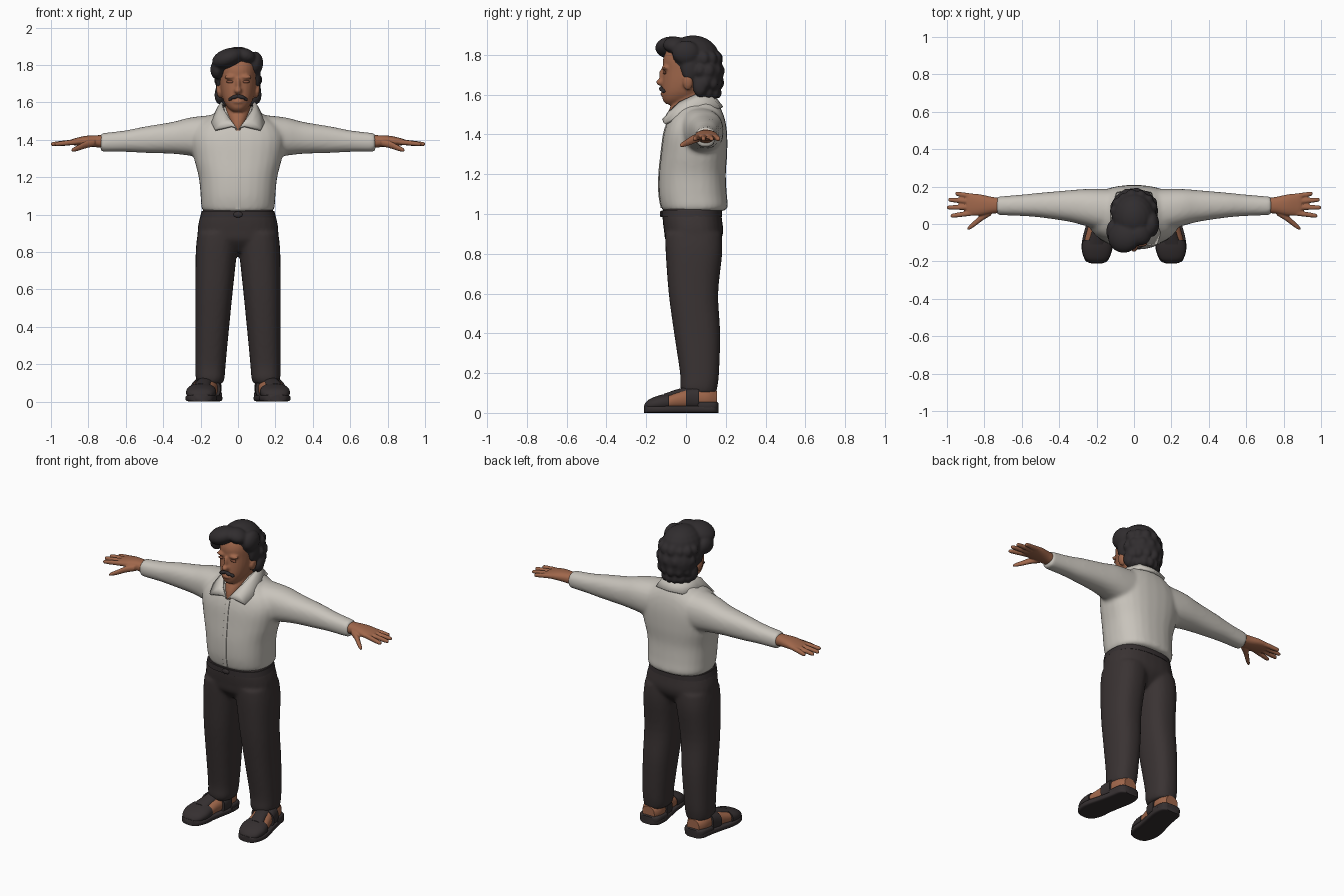
import bpy, bmesh, math, random
from mathutils import Matrix, Vector

random.seed(4)


def material(name, rgb):
    m = bpy.data.materials.new(name)
    m.diffuse_color = (*rgb, 1)
    return m


SKIN = material("skin", (0.35, 0.135, 0.07))
SHADE = material("dark_skin", (0.25, 0.09, 0.05))
SHIRT = material("shirt_cloth", (0.58, 0.55, 0.50))
CLOTH = material("trouser_cloth", (0.042, 0.033, 0.033))
HAIR = material("black_hair", (0.030, 0.026, 0.028))
SHOE = material("shoe_leather", (0.036, 0.029, 0.030))


def catmull(a, b, c, d, t):
    return [0.5 * (2 * q + (r - p) * t + (2 * p - 5 * q + 4 * r - s) * t * t
                   + (3 * q - p - 3 * r + s) * t ** 3) for p, q, r, s in zip(a, b, c, d)]


def loft(bm, axis, rows, power=2.3, side=1, n=28, sub=4):
    """Rows are (position, low, high, low, high) bounds across the axis."""
    rows = [rows[0]] + rows + [rows[-1]]
    smooth = [catmull(*rows[i - 1:i + 3], k / sub)
              for i in range(1, len(rows) - 2) for k in range(sub)] + [list(rows[-1])]
    rings = []
    for p, a0, a1, b0, b1 in smooth:
        ring = []
        for k in range(n):
            t = math.tau * k / n
            c, s = math.cos(t), math.sin(t)
            u = (a0 + a1) / 2 + (a1 - a0) / 2 * math.copysign(abs(c) ** (2 / power), c)
            v = (b0 + b1) / 2 + (b1 - b0) / 2 * math.copysign(abs(s) ** (2 / power), s)
            co = [u, v]
            co.insert(axis, p)
            ring.append(bm.verts.new((co[0] * side, co[1], co[2])))
        rings.append(ring)
    for r, q in zip(rings, rings[1:]):
        for k in range(n):
            bm.faces.new((r[k], r[(k + 1) % n], q[(k + 1) % n], q[k]))
    bm.faces.new(rings[0][::-1])
    bm.faces.new(rings[-1])


def upright(bm, rows, **kw):
    """Loft along z, symmetric in x: rows are (z, half width, front, back)."""
    loft(bm, 2, [(z, -w, w, f, b) for z, w, f, b in rows], **kw)


def ball(bm, c, r, rot=0.0):
    m = Matrix.Translation(c) @ Matrix.Rotation(rot, 4, 'Y') @ Matrix.Diagonal((*r, 1))
    bmesh.ops.create_uvsphere(bm, u_segments=20, v_segments=12, radius=1, matrix=m)


def finish(name, bm, mat, voxel=0, relax=4):
    bmesh.ops.recalc_face_normals(bm, faces=bm.faces[:])
    me = bpy.data.meshes.new(name)
    bm.to_mesh(me)
    bm.free()
    me.materials.append(mat)
    ob = bpy.data.objects.new(name, me)
    bpy.context.collection.objects.link(ob)
    bpy.ops.object.select_all(action='DESELECT')
    ob.select_set(True)
    bpy.context.view_layer.objects.active = ob
    bpy.ops.object.shade_smooth_by_angle(angle=math.radians(45))
    if voxel:  # fuse overlapping volumes into one soft skin
        m = ob.modifiers.new("fuse", 'REMESH')
        m.mode, m.voxel_size, m.use_smooth_shade = 'VOXEL', voxel, True
        s = ob.modifiers.new("soften", 'SMOOTH')
        s.factor, s.iterations = 0.5, relax
    return ob


# Shirt: torso with both sleeves
bm = bmesh.new()
upright(bm, [(1.015, .18, -.113, .19), (1.035, .195, -.125, .21), (1.1, .20, -.136, .205),
             (1.2, .21, -.136, .2), (1.3, .235, -.126, .207), (1.4, .25, -.113, .207),
             (1.47, .225, -.09, .197), (1.52, .16, -.06, .18), (1.56, .10, -.03, .155),
             (1.58, .08, -.01, .135)], power=2.4)
for s in (1, -1):
    loft(bm, 0, [(.06, -.02, .185, 1.32, 1.535), (.16, -.035, .188, 1.30, 1.53),
                 (.26, -.01, .187, 1.315, 1.518), (.35, .013, .18, 1.325, 1.495),
                 (.5, .035, .167, 1.33, 1.47), (.6, .043, .157, 1.335, 1.45),
                 (.71, .047, .148, 1.335, 1.437), (.735, .05, .146, 1.338, 1.435)], side=s)
finish("shirt", bm, SHIRT, 0.011, 5)

# Button strip down the shirt front
bm = bmesh.new()
loft(bm, 2, [(1.03, -.014, .014, -.127, -.10), (1.1, -.014, .014, -.139, -.11),
             (1.2, -.014, .014, -.139, -.11), (1.3, -.014, .014, -.129, -.10),
             (1.4, -.014, .014, -.116, -.09), (1.45, -.014, .014, -.101, -.08)], power=8)
finish("button_strip", bm, SHIRT)

# Folded collar
upper = [(0, .135, 1.585), (.06, .12, 1.592), (.085, .05, 1.597), (.075, -.03, 1.56),
         (.045, -.085, 1.51), (.005, -.108, 1.455)]
lower = [(0, .182, 1.535), (.09, .165, 1.532), (.125, .06, 1.53), (.14, -.04, 1.49),
         (.122, -.105, 1.452), (.035, -.114, 1.472)]
bm = bmesh.new()
for s in (1, -1):
    cols = [[bm.verts.new((p.x * s, p.y, p.z)) for p in
             (Vector(a), Vector(a).lerp(Vector(b), .4) + Vector((0, 0, .006)), Vector(b))]
            for a, b in zip(upper, lower)]
    for a, b in zip(cols, cols[1:]):
        for k in range(2):
            bm.faces.new((a[k], b[k], b[k + 1], a[k + 1]))
bmesh.ops.remove_doubles(bm, verts=bm.verts[:], dist=0.0005)
collar = finish("collar", bm, SHIRT)
m = collar.modifiers.new("thickness", 'SOLIDIFY')
m.thickness, m.offset = 0.014, 0

# Trousers: hips and both legs
bm = bmesh.new()
upright(bm, [(.80, .12, -.05, .12), (.86, .20, -.10, .17), (.91, .216, -.11, .187),
             (.98, .205, -.118, .18), (1.03, .185, -.115, .175)], power=2.5)
for s in (1, -1):
    loft(bm, 2, [(.095, .085, .215, -.015, .15), (.125, .072, .226, -.028, .157),
                 (.2, .066, .228, -.03, .166), (.4, .047, .228, -.06, .172),
                 (.6, .027, .228, -.087, .162), (.8, .005, .226, -.102, .182),
                 (.9, -.01, .216, -.105, .18)], side=s, power=2.4)
finish("trousers", bm, CLOTH, 0.011, 4)

# Belt and buckle
bm = bmesh.new()
upright(bm, [(.985, .203, -.124, .182), (1.018, .195, -.124, .18)], power=2.5, sub=1)
ball(bm, (0, -.124, 1.0), (.025, .008, .016))
finish("belt", bm, SHOE)

# Head: skull, neck, nose, ears and lips
bm = bmesh.new()
upright(bm, [(1.552, .03, -.10, -.03), (1.572, .055, -.116, .04), (1.61, .078, -.121, .09),
             (1.66, .092, -.12, .13), (1.72, .099, -.115, .15), (1.78, .10, -.115, .155),
             (1.83, .09, -.09, .14), (1.87, .05, -.04, .10)], power=2.2)
upright(bm, [(1.43, .02, -.10, 0), (1.48, .04, -.10, .05), (1.53, .062, -.083, .1),
             (1.58, .068, -.055, .11), (1.66, .065, -.03, .12)])
ball(bm, (0, -.126, 1.662), (.02, .024, .018))
ball(bm, (0, -.116, 1.695), (.013, .02, .04))
ball(bm, (0, -.116, 1.603), (.03, .013, .011))
for s in (1, -1):
    ball(bm, (s * .04, -.106, 1.735), (.035, .016, .012))
    ball(bm, (s * .102, .01, 1.66), (.014, .026, .038), s * .15)
finish("head", bm, SKIN, 0.007, 3)

# Closed eyelids
bm = bmesh.new()
for s in (1, -1):
    ball(bm, (s * .042, -.107, 1.71), (.02, .008, .008))
finish("eyelids", bm, SHADE)

# Moustache
bm = bmesh.new()
for s in (1, -1):
    ball(bm, (s * .017, -.124, 1.629), (.024, .012, .011), s * .3)
    ball(bm, (s * .039, -.113, 1.619), (.015, .012, .009), s * .6)
finish("moustache", bm, HAIR, 0.004, 2)

# Hair: cap, swept fringe, side locks and curls behind
bm = bmesh.new()
ball(bm, (0, .035, 1.78), (.118, .135, .118))
ball(bm, (0, .09, 1.71), (.122, .10, .115))
ball(bm, (0, .10, 1.635), (.09, .07, .05))
ball(bm, (-.055, -.072, 1.835), (.088, .083, .052), -.35)
ball(bm, (-.112, -.04, 1.775), (.036, .062, .052))
ball(bm, (.035, -.055, 1.85), (.06, .06, .04), .3)
ball(bm, (.092, .0, 1.81), (.043, .07, .062))
for s in (1, -1):
    ball(bm, (s * .096, .02, 1.735), (.026, .045, .07))
    ball(bm, (s * .10, .07, 1.64), (.026, .036, .05))
for row, z in enumerate((1.61, 1.66, 1.72, 1.78)):
    for k in range(7):
        a = math.pi * (k + .5 * (row % 2)) / 6.5
        r = random.uniform(.03, .04)
        w = (.075, .098, .105, .10)[row]
        ball(bm, (w * math.cos(a), .07 + .095 * math.sin(a) * (.9, 1, 1, .9)[row], z), (r * .8, r * .8, r))
finish("hair", bm, HAIR, 0.008, 3)

# Hands: palm, four fingers, thumb
fingers = [(.06, .043, .98), (.09, .088, 1.0), (.12, .13, .993), (.147, .163, .955)]
for s, label in ((1, "left"), (-1, "right")):
    bm = bmesh.new()
    loft(bm, 0, [(.70, .06, .137, 1.352, 1.424), (.76, .055, .145, 1.36, 1.424),
                 (.82, .045, .158, 1.366, 1.42), (.875, .045, .163, 1.37, 1.407),
                 (.895, .055, .155, 1.376, 1.40)], side=s)
    for y0, y1, tip in fingers:
        path = [(0, .015), (.5, .0135), (.92, .011), (1, .005)]
        loft(bm, 0, [(.86 + (tip - .86) * t, y0 + (y1 - y0) * t - r, y0 + (y1 - y0) * t + r,
                      1.389 - .013 * t - r, 1.389 - .013 * t + r) for t, r in path], side=s, n=14)
    loft(bm, 0, [(.765, .045, .09, 1.365, 1.405), (.81, .018, .06, 1.355, 1.395),
                 (.85, -.012, .022, 1.342, 1.374), (.88, -.031, -.007, 1.335, 1.358),
                 (.89, -.031, -.019, 1.337, 1.349)], side=s, n=14)
    finish(label + "_hand", bm, SKIN, 0.005, 2)

# Feet and closed-toe sandals
outline = [(-.21, .17, .23), (-.195, .14, .26), (-.14, .117, .279), (-.08, .112, .276),
           (0, .098, .255), (.08, .084, .237), (.14, .09, .226), (.163, .115, .20)]
for s, label in ((1, "left"), (-1, "right")):
    bm = bmesh.new()
    loft(bm, 1, [(y, a, b, 0, .036) for y, a, b in outline], power=5, side=s)
    finish(label + "_sole", bm, SHOE)

    bm = bmesh.new()
    loft(bm, 1, [(-.17, .15, .25, .02, .06), (-.1, .125, .265, .015, .088),
                 (-.03, .115, .25, .015, .112), (.04, .10, .232, .015, .13),
                 (.11, .096, .222, .015, .13), (.155, .115, .20, .02, .11)], side=s)
    finish(label + "_foot", bm, SKIN)

    # toe cap, instep strap, ankle strap and heel rim
    bm = bmesh.new()
    loft(bm, 1, [(-.208, .17, .23, .01, .045), (-.185, .137, .263, .01, .068),
                 (-.135, .118, .278, .01, .088), (-.085, .118, .272, .01, .098)], side=s)
    loft(bm, 1, [(-.11, .15, .25, .04, .096), (-.05, .145, .23, .06, .117),
                 (.0, .13, .22, .06, .13)], side=s)
    loft(bm, 1, [(.0, .094, .254, .01, .122), (.03, .09, .246, .01, .132),
                 (.065, .088, .24, .01, .136)], side=s, power=2.5)
    loft(bm, 1, [(.06, .085, .238, .01, .058), (.14, .09, .226, .01, .058),
                 (.163, .115, .20, .015, .05)], side=s, power=4)
    finish(label + "_sandal_upper", bm, SHOE)
